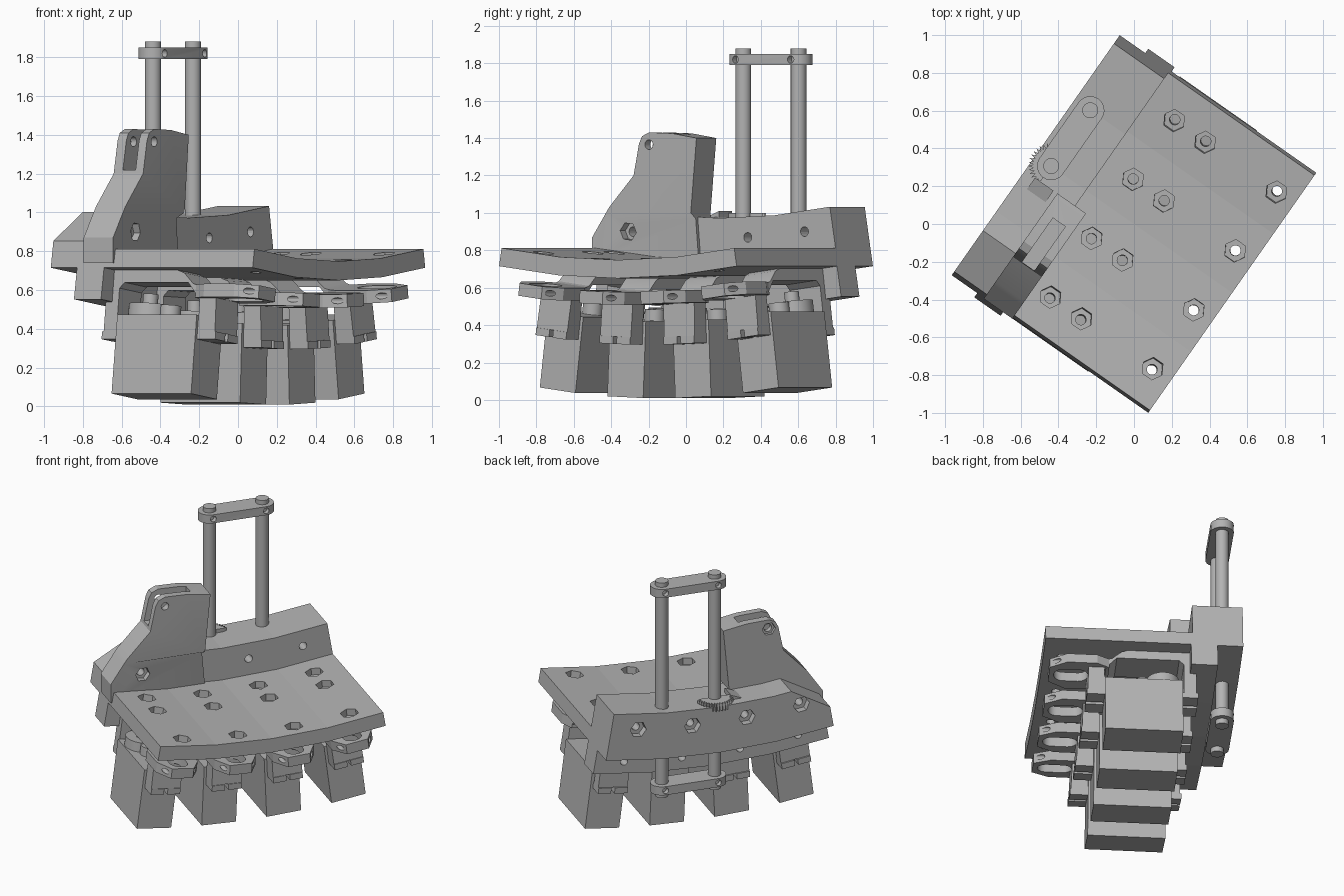
import bpy, bmesh, math
from mathutils import Matrix, Vector

if "Cube" in bpy.data.objects:
    bpy.data.objects.remove(bpy.data.objects["Cube"], do_unlink=True)

GREY = (0.45, 0.45, 0.45, 1)
mat = bpy.data.materials.new("matte grey")
mat.use_nodes = True
mat.diffuse_color = GREY
mat.node_tree.nodes["Principled BSDF"].inputs["Base Color"].default_value = GREY

TURN = Matrix.Rotation(math.radians(-35), 4, "Z")   # whole model sits skewed
ZC = 5.3                                            # height of the arc centre
STEP = math.radians(4.8)                            # angle between stations


def swing(k):
    """Rotate about the arc centre by k steps."""
    c = Matrix.Translation((0, 0, ZC))
    return c @ Matrix.Rotation(k * STEP, 4, "X") @ c.inverted()


UNITS = [swing(k) for k in (-1.5, -0.5, 0.5, 1.5)]


def loft(bm, rings):
    """Skin a closed solid through rings of matching points."""
    vs = [[bm.verts.new(p) for p in ring] for ring in rings]
    for a, b in zip(vs, vs[1:]):
        for i in range(len(a)):
            j = (i + 1) % len(a)
            bm.faces.new((a[i], a[j], b[j], b[i]))
    bm.faces.new(vs[0])
    bm.faces.new(vs[-1])
    bmesh.ops.recalc_face_normals(bm, faces=bm.faces)


def prism(bm, pts, a, b, axis, m=Matrix()):
    """Extrude a 2D outline from a to b along an axis."""
    place = {"X": lambda p, t: (t, *p), "Y": lambda p, t: (p[0], t, p[1]),
             "Z": lambda p, t: (*p, t)}[axis]
    loft(bm, [[m @ Vector(place(p, t)) for p in pts] for t in (a, b)])


def circle(r, u=0, v=0, n=24):
    return [(u + r * math.cos(2 * math.pi * i / n), v + r * math.sin(2 * math.pi * i / n))
            for i in range(n)]


def rect(u0, u1, v0, v1):
    return [(u0, v0), (u1, v0), (u1, v1), (u0, v1)]


def stadium(r, u0, v0, u1, v1, n=12):
    ang = math.atan2(v1 - v0, u1 - u0)
    pts = []
    for u, v, s in ((u1, v1, ang - math.pi / 2), (u0, v0, ang + math.pi / 2)):
        pts += [(u + r * math.cos(s + math.pi * i / n), v + r * math.sin(s + math.pi * i / n))
                for i in range(n + 1)]
    return pts


def finish(name, bm, m=Matrix()):
    me = bpy.data.meshes.new(name)
    bm.to_mesh(me)
    bm.free()
    ob = bpy.data.objects.new(name, me)
    me.materials.append(mat)
    ob.matrix_world = TURN @ m
    bpy.context.collection.objects.link(ob)
    return ob


def cut(ob, bm, m=Matrix()):
    """Subtract a cutter mesh and bake the result."""
    tool = finish("cutter", bm, m)
    tool.hide_render = True
    mod = ob.modifiers.new("cut", "BOOLEAN")
    mod.operation, mod.solver, mod.object = "DIFFERENCE", "EXACT", tool
    bpy.context.view_layer.update()
    deps = bpy.context.evaluated_depsgraph_get()
    me = bpy.data.meshes.new_from_object(ob.evaluated_get(deps))
    ob.modifiers.clear()
    ob.data = me
    bpy.data.objects.remove(tool, do_unlink=True)


def arc_bar(section):
    """Faceted bar following the arc, from a cross-section in x and z."""
    bm = bmesh.new()
    loft(bm, [[swing(k) @ Vector((x, 0, z)) for x, z in section] for k in range(-2, 3)])
    return bm


# Curved base plate with nut recesses and through holes
plate = finish("base_plate", arc_bar(rect(-0.635, 0.635, 0.65, 0.748)))
for r, n, low in ((0.06, 6, 0.705), (0.028, 16, 0.6)):
    bm = bmesh.new()
    for m in UNITS:
        for x in (-0.14, 0.06, 0.52):
            prism(bm, circle(r, x, 0, n), low, 0.9, "Z", m)
    cut(plate, bm)

# Thick side wall with one ramped end
bm = arc_bar(rect(-0.635, -0.31, 0.70, 0.972))
bmesh.ops.bisect_plane(bm, geom=bm.verts[:] + bm.edges[:] + bm.faces[:], clear_outer=True,
                       plane_co=(0, -0.51, 0.99), plane_no=(0, -0.15, 0.265))
bmesh.ops.holes_fill(bm, edges=[e for e in bm.edges if e.is_boundary])
bmesh.ops.recalc_face_normals(bm, faces=bm.faces)
wall = finish("side_wall", bm)
for r, n, end in ((0.055, 6, -0.585), (0.026, 16, -0.2)):
    bm = bmesh.new()
    for m in UNITS:
        prism(bm, circle(r, 0, 0.865, n), -0.8, end, "X", m)
    cut(wall, bm)

# Skirt under the plate
skirt = finish("skirt", arc_bar(rect(-0.47, -0.3, 0.485, 0.66)))
bm = bmesh.new()
for m in UNITS:
    prism(bm, circle(0.025, 0, 0.57, 16), -0.6, -0.36, "X", m)
cut(skirt, bm)

# Upright clevis bracket
bm = bmesh.new()
prism(bm, [(-0.78, 0.74), (-0.78, 0.87), (-0.67, 1.03), (-0.51, 1.2), (-0.475, 1.37),
           (-0.455, 1.41), (-0.41, 1.43), (-0.26, 1.425), (-0.1, 1.4), (-0.14, 0.97),
           (-0.12, 0.74)], -0.425, -0.24, "X")
# taper the foot into the wall
bmesh.ops.bisect_plane(bm, geom=bm.verts[:] + bm.edges[:] + bm.faces[:], clear_outer=False,
                       plane_co=(0, 0, 1.0), plane_no=(0, 0, 1))
for v in bm.verts:
    if v.co.z < 0.99 and v.co.x > -0.3 and v.co.y > -0.2:
        v.co.x = -0.29
tower = finish("clevis_bracket", bm)
bm = bmesh.new()
prism(bm, rect(-0.37, -0.29, -0.7, -0.22), 1.22, 1.6, "Z")
cut(tower, bm)
bm = bmesh.new()
prism(bm, circle(0.026, -0.41, 1.365, 16), -0.6, -0.1, "X")
prism(bm, circle(0.05, 0, 0.865, 6), -0.3, -0.1, "X", UNITS[0])
cut(tower, bm)
bm = bmesh.new()
prism(bm, circle(0.045, -0.41, 1.365, 6), -0.6, -0.405, "X")
prism(bm, circle(0.026, 0, 0.865, 16), -0.6, -0.1, "X", UNITS[0])
cut(tower, bm)

# Two guide rods joined by links at both ends
RODS = (0.0, 0.36)
for i, y in enumerate(RODS):
    bm = bmesh.new()
    prism(bm, circle(0.042, -0.535, y), 0.36, 1.88, "Z")
    finish(f"guide_rod_{i + 1}", bm)
for name, z in (("upper_link", 1.79), ("lower_link", 0.395)):
    bm = bmesh.new()
    prism(bm, stadium(0.075, -0.535, RODS[0], -0.535, RODS[1]), z, z + 0.06, "Z")
    link = finish(name, bm)
    bm = bmesh.new()
    for y in RODS:
        for x in (-0.62, -0.5):
            prism(bm, circle(0.02, y, z + 0.03, 12), x, x + 0.05, "X")
    cut(link, bm)

# Toothed ring round one rod, with its stop
bm = bmesh.new()
TEETH = 36
prism(bm, [((0.122 if i % 2 else 0.095) * math.cos(math.pi * i / TEETH) - 0.535,
            (0.122 if i % 2 else 0.095) * math.sin(math.pi * i / TEETH))
           for i in range(TEETH // 2, TEETH * 3 // 2 + 1)], 0.95, 1.0, "Z")
finish("toothed_ring", bm)
bm = bmesh.new()
prism(bm, [(-0.22, 0.96), (-0.1, 1.01), (-0.1, 0.96)], -0.57, -0.45, "X")
finish("ring_stop", bm)

# Four hanging motor units, fanned out along the arc
for i, m in enumerate(UNITS, 1):
    bm = bmesh.new()
    prism(bm, rect(-0.25, 0.25, -0.117, 0.117), 0.01, 0.42, "Z")
    finish(f"motor_{i}", bm, m)

    bm = bmesh.new()
    for x0, x1 in ((-0.35, -0.245), (0.245, 0.365)):
        for y0, y1 in ((-0.1, -0.012), (0.012, 0.1)):
            prism(bm, rect(x0, x1, y0, y1), 0.295, 0.335, "Z")
    finish(f"motor_ears_{i}", bm, m)

    bm = bmesh.new()
    prism(bm, circle(0.11, -0.13), 0.41, 0.485, "Z")
    prism(bm, circle(0.055, 0.0), 0.41, 0.48, "Z")
    prism(bm, circle(0.04, -0.13, 0, 16), 0.48, 0.54, "Z")
    finish(f"motor_gearhead_{i}", bm, m)

    # bracket: arch over the motor with a leg on each side
    bm = bmesh.new()
    prism(bm, [(-0.34, 0.66), (0.08, 0.66), (0.14, 0.64), (0.2, 0.585), (0.25, 0.57),
               (0.35, 0.57), (0.36, 0.335), (0.25, 0.335), (0.25, 0.5), (0.17, 0.59),
               (-0.23, 0.59), (-0.26, 0.56), (-0.26, 0.335), (-0.34, 0.335)],
          -0.1, 0.1, "Y")
    finish(f"motor_bracket_{i}", bm, m)

    # slotted guide plate reaching outwards
    bm = bmesh.new()
    prism(bm, [(0.22, -0.1), (0.3, -0.14), (0.49, -0.14), (0.6, -0.075),
               (0.6, 0.075), (0.49, 0.14), (0.3, 0.14), (0.22, 0.1)], 0.51, 0.578, "Z")
    guide = finish(f"guide_plate_{i}", bm, m)
    bm = bmesh.new()
    prism(bm, stadium(0.06, 0.41, 0, 0.51, 0), 0.4, 0.7, "Z")
    for y in (-0.1, 0.1):
        prism(bm, circle(0.016, y, 0.545, 12), 0.45, 0.7, "X")
    cut(guide, bm, m)

# Smooth round parts, keep machined edges sharp
for ob in bpy.context.view_layer.objects:
    ob.select_set(ob.type == "MESH" and mat.name in ob.data.materials)
    if ob.select_get():
        bpy.context.view_layer.objects.active = ob
bpy.ops.object.shade_smooth_by_angle(angle=math.radians(25))
for ob in (plate, wall, skirt):
    ob.data.shade_flat()
